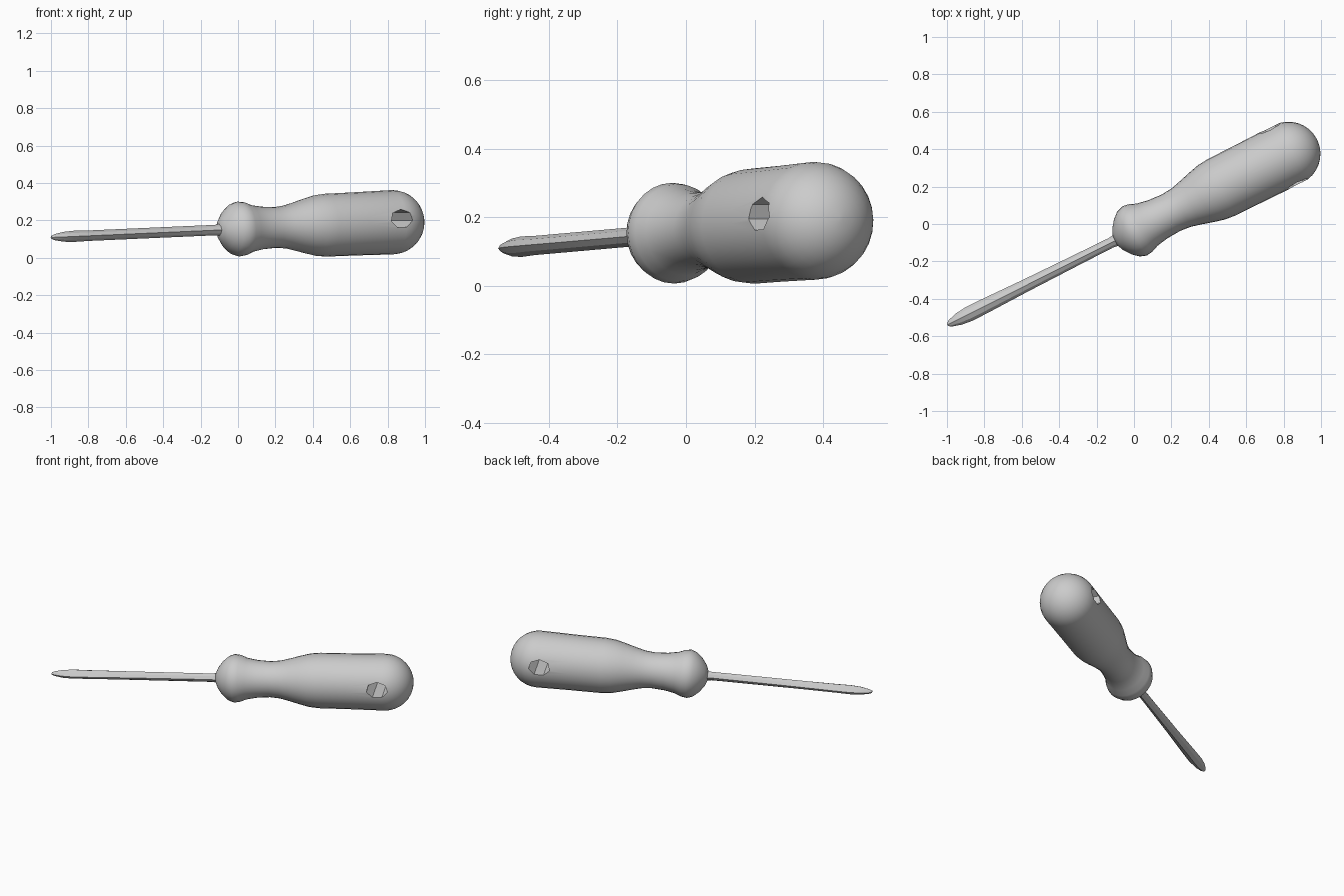
import bpy, bmesh, math
from mathutils import Matrix, Vector

cube = bpy.data.objects.get("Cube")
if cube:
    bpy.data.objects.remove(cube)

grey = bpy.data.materials.new("plain grey")
grey.use_nodes = True
grey.diffuse_color = (0.6, 0.6, 0.6, 1)
grey.node_tree.nodes["Principled BSDF"].inputs["Base Color"].default_value = (0.6, 0.6, 0.6, 1)

# Tool frame: local x runs from the blade tip to the butt, local y is sideways
TIP = Vector((-0.98, -0.53, 0.11))
BUTT_CENTRE = Vector((0.825, 0.375, 0.19))
axis = (BUTT_CENTRE - TIP).normalized()
side = Vector((0, 0, 1)).cross(axis).normalized()
up = axis.cross(side)
FRAME = Matrix.Translation(TIP) @ Matrix((axis, side, up)).transposed().to_4x4()
LENGTH = (BUTT_CENTRE - TIP).length


def loft(name, stations, count, ridge=1.0):
    """Skin elliptical rings (x, half width, half height); ridge scales every second point."""
    bm = bmesh.new()
    rings = []
    for x, w, h in stations:
        ring = []
        for i in range(count):
            a = math.tau * i / count
            k = ridge if i % 2 else 1.0
            ring.append(bm.verts.new((x, w * k * math.cos(a), h * k * math.sin(a))))
        rings.append(ring)
    for a, b in zip(rings, rings[1:]):
        for i in range(count):
            j = (i + 1) % count
            bm.faces.new((a[i], a[j], b[j], b[i]))
    bm.faces.new(rings[0])
    bm.faces.new(rings[-1])
    bmesh.ops.recalc_face_normals(bm, faces=bm.faces)
    mesh = bpy.data.meshes.new(name)
    bm.to_mesh(mesh)
    bm.free()
    mesh.materials.append(grey)
    obj = bpy.data.objects.new(name, mesh)
    bpy.context.collection.objects.link(obj)
    obj.matrix_world = FRAME
    return obj


def smooth(obj, degrees):
    bpy.ops.object.select_all(action='DESELECT')
    obj.select_set(True)
    bpy.context.view_layer.objects.active = obj
    bpy.ops.object.shade_smooth_by_angle(angle=math.radians(degrees))


# Handle: rounded collar, waisted neck, full grip and domed butt
R = 0.172
profile = [(0.985, 0.03), (1.0, 0.065), (1.03, 0.105), (1.065, 0.135), (1.1, 0.147),
           (1.135, 0.142), (1.175, 0.126), (1.24, 0.114), (1.32, 0.109), (1.38, 0.115),
           (1.44, 0.13), (1.5, 0.147), (1.56, 0.162), (1.62, 0.168), (1.8, 0.169)]
dome = [(LENGTH + R * math.sin(t), R * math.cos(t))
        for t in (math.radians(d) for d in range(0, 89, 11))]
handle = loft("handle", [(x, r, r) for x, r in profile + dome], 28)

# Hanging hole through the butt, with a rough seven-sided outline
bpy.ops.mesh.primitive_cylinder_add(vertices=7, radius=1, depth=0.6)
cutter = bpy.context.object
cutter.name = "hole_cutter"
cutter.matrix_world = (FRAME @ Matrix.Translation((1.995, 0, 0.02))
                       @ Matrix.Rotation(math.pi / 2, 4, 'X')
                       @ Matrix.Diagonal((0.066, 0.05, 1, 1)))
cutter.data.materials.append(grey)
cutter.hide_render = True
cutter.hide_viewport = False
bpy.context.view_layer.update()
cut = handle.modifiers.new("hanging hole", 'BOOLEAN')
cut.operation = 'DIFFERENCE'
cut.solver = 'EXACT'
cut.object = cutter
bpy.ops.object.select_all(action='DESELECT')
handle.select_set(True)
bpy.context.view_layer.objects.active = handle
bpy.ops.object.modifier_apply(modifier=cut.name)
bpy.data.objects.remove(cutter)
smooth(handle, 35)

# Shaft: slim ridged rod, widening towards a short blunt point
shaft = loft("shaft", [(-0.02, 0.008, 0.008), (0.0, 0.02, 0.016), (0.05, 0.034, 0.026),
                       (0.11, 0.041, 0.03), (0.2, 0.04, 0.028), (0.45, 0.034, 0.028),
                       (0.75, 0.03, 0.028), (0.96, 0.028, 0.028), (1.0, 0.034, 0.034)],
             8, ridge=0.88)
smooth(shaft, 25)
